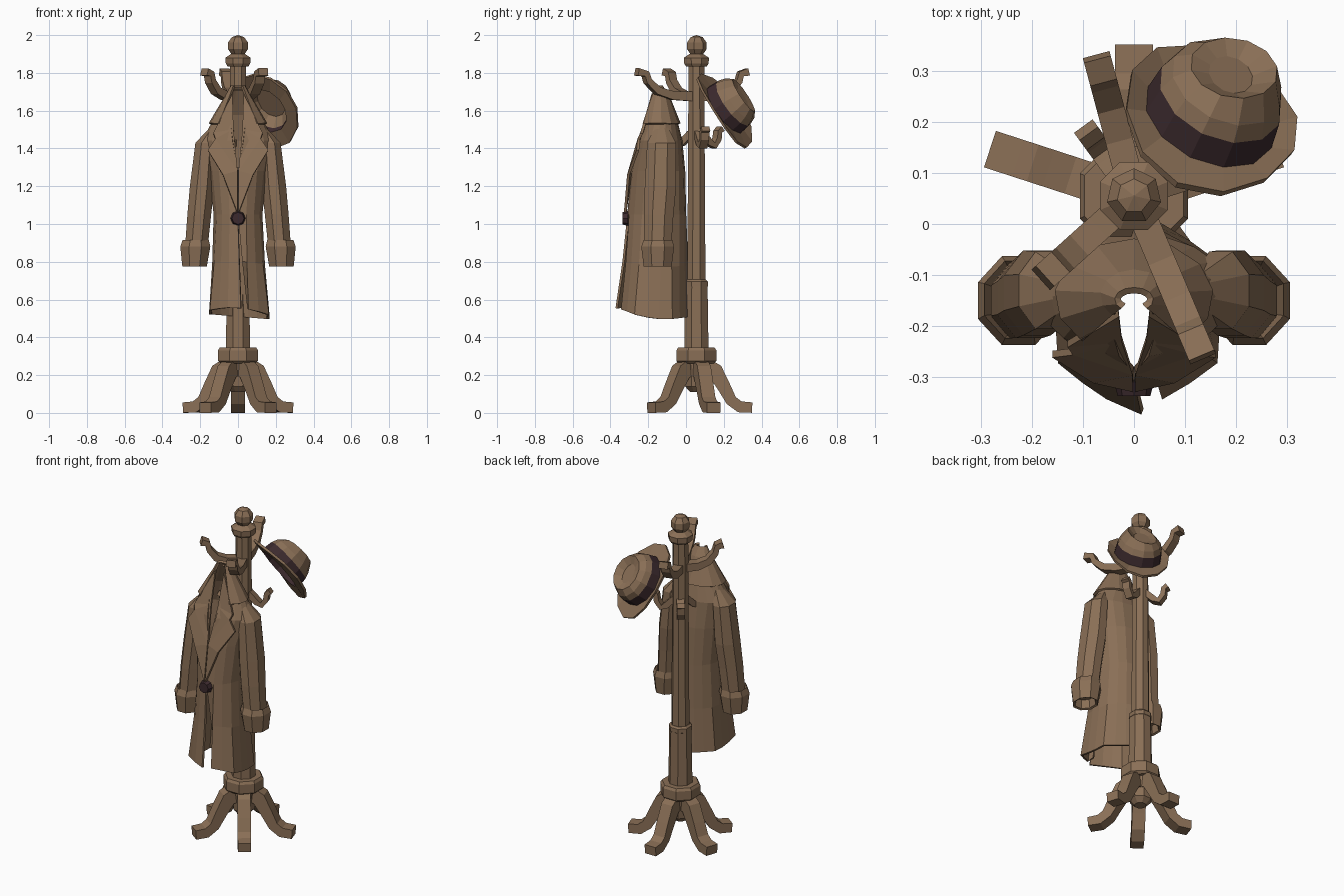
import bpy, bmesh, math
from mathutils import Vector

if "Cube" in bpy.data.objects:
    bpy.data.objects.remove(bpy.data.objects["Cube"])

PY = 0.055  # pole axis offset in y


def material(name, rgb):
    m = bpy.data.materials.new(name)
    m.diffuse_color = (*rgb, 1)
    m.use_nodes = True
    m.node_tree.nodes["Principled BSDF"].inputs["Base Color"].default_value = m.diffuse_color
    return m


BROWN = material("brown", (0.254, 0.159, 0.093))
DARK = material("dark_plum", (0.045, 0.023, 0.027))


def finish(name, bm, mats=(BROWN,), thickness=0):
    bmesh.ops.recalc_face_normals(bm, faces=bm.faces[:])
    me = bpy.data.meshes.new(name)
    bm.to_mesh(me)
    bm.free()
    ob = bpy.data.objects.new(name, me)
    for m in mats:
        me.materials.append(m)
    bpy.context.collection.objects.link(ob)
    if thickness:
        mod = ob.modifiers.new("cloth", 'SOLIDIFY')
        mod.thickness = thickness
        mod.offset = 0
    return ob


def loft(name, rings, closed=True, caps=(True, True), mats=(BROWN,), dark_rows=(), thickness=0):
    """Skin a list of point rings."""
    bm = bmesh.new()
    vs = [[bm.verts.new(p) for p in r] for r in rings]
    n = len(rings[0])
    for j in range(len(vs) - 1):
        for i in range(n if closed else n - 1):
            k = (i + 1) % n
            f = bm.faces.new((vs[j][i], vs[j][k], vs[j + 1][k], vs[j + 1][i]))
            f.material_index = 1 if j in dark_rows else 0
    if closed and caps[0]:
        bm.faces.new(vs[0])
    if closed and caps[1]:
        bm.faces.new(vs[-1])
    return finish(name, bm, mats, thickness)


def oval(x, y, z, rx, ry, n=8):
    return [(x + rx * math.cos(a), y + ry * math.sin(a), z)
            for a in (2 * math.pi * (i + 0.5) / n for i in range(n))]


def turned(name, profile, n=8):
    return loft(name, [oval(0, PY, z, r, r, n) for r, z in profile])


def strap(name, path, azimuth, width):
    """Sweep a rectangle along (radius, z, thickness) points, turned about the pole."""
    a = math.radians(azimuth)
    out, side = Vector((math.cos(a), math.sin(a), 0)), Vector((-math.sin(a), math.cos(a), 0))
    rings = []
    for i, (r, z, t) in enumerate(path):
        p, q = path[max(i - 1, 0)], path[min(i + 1, len(path) - 1)]
        d = Vector((q[0] - p[0], q[1] - p[1])).normalized()
        normal = out * -d.y + Vector((0, 0, d.x))
        c = Vector((0, PY, z)) + out * r
        rings.append([c + normal * (t / 2 * s) + side * (width / 2 * w)
                      for s, w in ((1, 1), (1, -1), (-1, -1), (-1, 1))])
    return loft(name, rings)


# Stand: pole, collars and finial
turned("pole", [(0.07, 0.3), (0.064, 0.67), (0.052, 0.69), (0.045, 1.86)])
turned("lower_ring", [(0.055, 0.66), (0.066, 0.67), (0.066, 0.695), (0.055, 0.705)])
turned("base_hub", [(0.035, 0.11), (0.065, 0.14), (0.08, 0.27)])
turned("base_collar", [(0.1, 0.262), (0.115, 0.275), (0.115, 0.33), (0.105, 0.345)])
turned("top_collar", [(0.06, 1.835), (0.07, 1.85), (0.072, 1.88), (0.04, 1.9)])
bm = bmesh.new()
bmesh.ops.create_uvsphere(bm, u_segments=7, v_segments=5, radius=0.057)
bmesh.ops.translate(bm, verts=bm.verts[:], vec=(0, PY, 1.943))
finish("finial_ball", bm)

# Five splayed legs
LEG = [(0.05, 0.24, 0.1), (0.1, 0.22, 0.085), (0.145, 0.14, 0.07),
       (0.185, 0.065, 0.06), (0.23, 0.032, 0.06), (0.295, 0.028, 0.055)]
for i in range(5):
    strap("leg", LEG, 90 + 72 * i, 0.075)

# Upper hooks dip and curl up; lower hooks are short and slope down first
UPPER = [(0.02, -0.13, 0.05), (0.10, -0.125, 0.045), (0.16, -0.10, 0.04),
         (0.20, -0.05, 0.033), (0.21, -0.01, 0.033), (0.245, 0.0, 0.04)]
LOWER = [(0.03, -0.03, 0.035), (0.08, -0.08, 0.035), (0.11, -0.095, 0.03),
         (0.135, -0.06, 0.03), (0.14, -0.02, 0.028), (0.16, -0.005, 0.03)]
for az, reach in ((222, 0.98), (293, 1.4), (105, 1.15)):
    strap("upper_hook", [(r * reach, 1.805 + z, t) for r, z, t in UPPER], az, 0.054)
for az in (126, 18, 250):
    strap("lower_hook", [(r, 1.51 + z, t) for r, z, t in LOWER], az, 0.045)

# Coat body: open cloth tube with a V front and pleated hem
# (z, half width, front y, back y, half angle of front gap)
BODY = [(0.51, 0.155, -0.355, 0.01, 0), (0.78, 0.135, -0.325, 0.0, 0),
        (1.05, 0.125, -0.305, -0.005, 0), (1.28, 0.15, -0.285, -0.01, 0.01),
        (1.44, 0.185, -0.255, -0.025, 0.15), (1.58, 0.11, -0.205, -0.06, 0.4),
        (1.71, 0.04, -0.168, -0.128, 0.9)]
N = 18
rings = []
for z, hw, yf, yb, gap in BODY:
    flare = max(0, (1.05 - z) / 0.54)
    ring = []
    for i in range(N + 1):
        t = gap + (2 * math.pi - 2 * gap) * i / N
        k = 1 + 0.07 * flare * math.cos(6 * t)
        x = hw * math.sin(t) * k
        y = (yf + yb) / 2 - (yb - yf) / 2 * math.cos(t) * k
        if i == 0:      # inner front edge tucks behind the outer one
            x, y = x + 0.05 * flare, y + 0.08 * flare
        elif i == N:    # outer front edge overlaps past the middle
            x += 0.015 * flare
        x *= 1 + (0.1 * flare if x > 0 else 0)
        ring.append((x, y, z + 0.045 * flare * max(0, math.cos(t)) - 0.08 * flare * x))
    rings.append(ring)
loft("coat_body", rings, closed=False, thickness=0.012)

# Lapels and turned-down collar
for s in (-1, 1):
    bm = bmesh.new()
    pts = [(0.004, -0.322, 1.06), (0.08, -0.305, 1.26), (0.16, -0.255, 1.39),
           (0.12, -0.25, 1.45), (0.13, -0.235, 1.48), (0.03, -0.175, 1.69),
           (0.024, -0.225, 1.5), (0.003, -0.29, 1.28)]
    v = [bm.verts.new((s * x, y, z)) for x, y, z in pts]
    for f in ((0, 1, 7), (1, 2, 3, 7), (3, 6, 7), (3, 4, 6), (4, 5, 6)):
        bm.faces.new([v[i] for i in f])
    finish("lapel", bm, thickness=0.014)
collar = []
for z, hw, yf, yb in ((1.73, 0.032, -0.165, -0.13), (1.68, 0.06, -0.185, -0.095),
                      (1.53, 0.15, -0.25, -0.035)):
    collar.append([(hw * math.sin(t), (yf + yb) / 2 - (yb - yf) / 2 * math.cos(t), z)
                   for t in (0.7 + (2 * math.pi - 1.4) * i / 10 for i in range(11))])
loft("coat_collar", collar, closed=False, thickness=0.014)

# Sleeves with wide cuffs
for s in (-1, 1):
    loft("sleeve", [oval(s * x, y, z, rx, ry) for x, y, z, rx, ry in
                    ((0.13, -0.13, 1.51, 0.02, 0.04), (0.17, -0.13, 1.43, 0.06, 0.082),
                     (0.19, -0.135, 1.2, 0.07, 0.09), (0.205, -0.145, 1.05, 0.068, 0.085),
                     (0.22, -0.15, 0.88, 0.065, 0.078))])
    loft("cuff", [oval(s * x, y, z, rx, ry) for x, y, z, rx, ry in
                  ((0.225, -0.15, 0.85, 0.055, 0.07), (0.224, -0.148, 0.915, 0.075, 0.082),
                   (0.226, -0.15, 0.88, 0.086, 0.094), (0.23, -0.15, 0.775, 0.07, 0.08),
                   (0.23, -0.15, 0.78, 0.058, 0.068), (0.23, -0.15, 0.83, 0.05, 0.06))])

# Coat button
bm = bmesh.new()
bmesh.ops.create_cone(bm, cap_ends=True, segments=8, radius1=0.04, radius2=0.032, depth=0.03)
for v in bm.verts:
    x, y, z = v.co
    v.co = (x, -0.322 - z, 1.03 + y)
finish("button", bm, (DARK,))

# Tilted hat: oval rings (across, along, height) from inside the crown outwards
axis = Vector((0.36, 0.73, 0.56)).normalized()
down = (axis * axis.z - Vector((0, 0, 1))).normalized()
across = down.cross(axis)
centre = Vector((0.144, 0.2, 1.6))
HAT = [(0.08, 0.1, 0.09), (0.115, 0.134, 0.03), (0.12, 0.138, 0.0), (0.175, 0.235, -0.012),
       (0.177, 0.237, 0.002), (0.135, 0.154, 0.012), (0.128, 0.147, 0.07), (0.115, 0.135, 0.105),
       (0.085, 0.105, 0.143), (0.045, 0.06, 0.125)]
rings = []
for j, (a, b, h) in enumerate(HAT):
    ring = []
    for i in range(12):
        t = 2 * math.pi * i / 12
        curl = 0.03 * math.cos(t) ** 2 if j in (3, 4) else 0      # brim sides roll up
        pinch = 0.015 * math.cos(t) if j == 8 else 0              # crown slopes to one side
        ring.append(centre + across * (a * math.cos(t)) + down * (b * math.sin(t))
                    + axis * (h + curl + pinch))
    rings.append(ring)
loft("hat", rings, mats=(BROWN, DARK), dark_rows=(1, 5))
